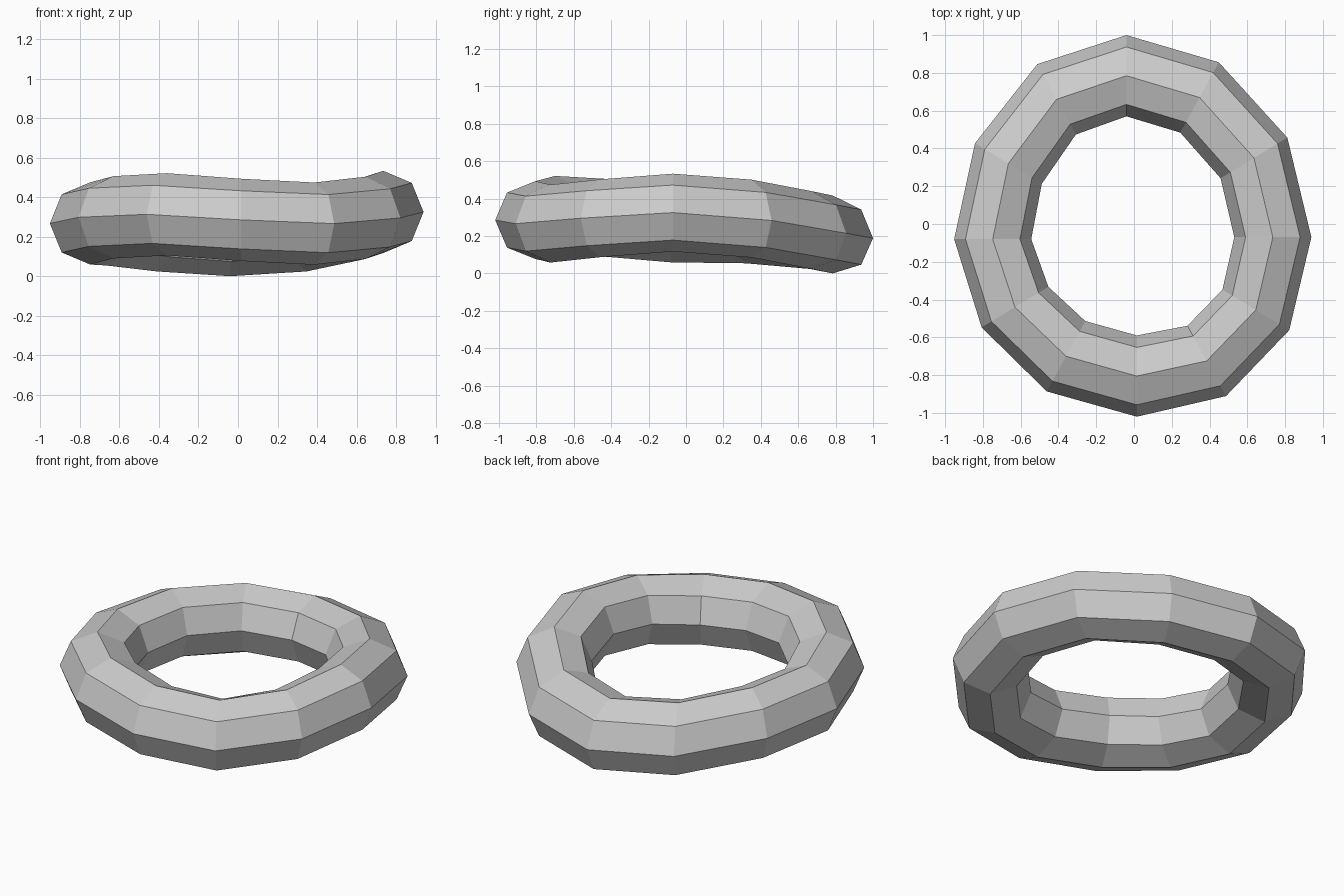
import bpy, bmesh
from math import cos, sin, tau

if "Cube" in bpy.data.objects:
    bpy.data.objects.remove(bpy.data.objects["Cube"])

# Centre line of the slightly warped ring: one point every 30 degrees, starting at +x
PATH = [
    (0.735, -0.07, 0.315), (0.635, 0.35, 0.283), (0.347, 0.67, 0.222),
    (-0.04, 0.785, 0.198), (-0.41, 0.66, 0.222), (-0.665, 0.32, 0.252),
    (-0.748, -0.08, 0.257), (-0.63, -0.44, 0.288), (-0.36, -0.70, 0.303),
    (0.015, -0.805, 0.275), (0.385, -0.725, 0.256), (0.645, -0.455, 0.285),
]
SIDES = 8
RX, RY, RZ = 0.204, 0.215, 0.208   # tube radii along x, y and z

bm = bmesh.new()

# Eight-sided cross-sections; the back of the ring leans outwards and down
rings = []
for i, (cx, cy, cz) in enumerate(PATH):
    a = tau * i / len(PATH)
    lean = -0.02 * max(0, sin(a))
    ring = []
    for j in range(SIDES):
        t = tau * j / SIDES
        ring.append(bm.verts.new((cx + RX * cos(a) * cos(t),
                                  cy + RY * sin(a) * cos(t),
                                  cz + RZ * sin(t) + lean * cos(t))))
    rings.append(ring)

# Bridge neighbouring sections with flat quads
for i, ring in enumerate(rings):
    nxt = rings[(i + 1) % len(rings)]
    for j in range(SIDES):
        k = (j + 1) % SIDES
        bm.faces.new((ring[j], nxt[j], nxt[k], ring[k]))
bmesh.ops.recalc_face_normals(bm, faces=bm.faces)

# Stand it on the ground
low = min(v.co.z for v in bm.verts)
bmesh.ops.translate(bm, verts=bm.verts, vec=(0, 0, -low))

mesh = bpy.data.meshes.new("ring")
bm.to_mesh(mesh)
bm.free()
bpy.context.collection.objects.link(bpy.data.objects.new("ring", mesh))
